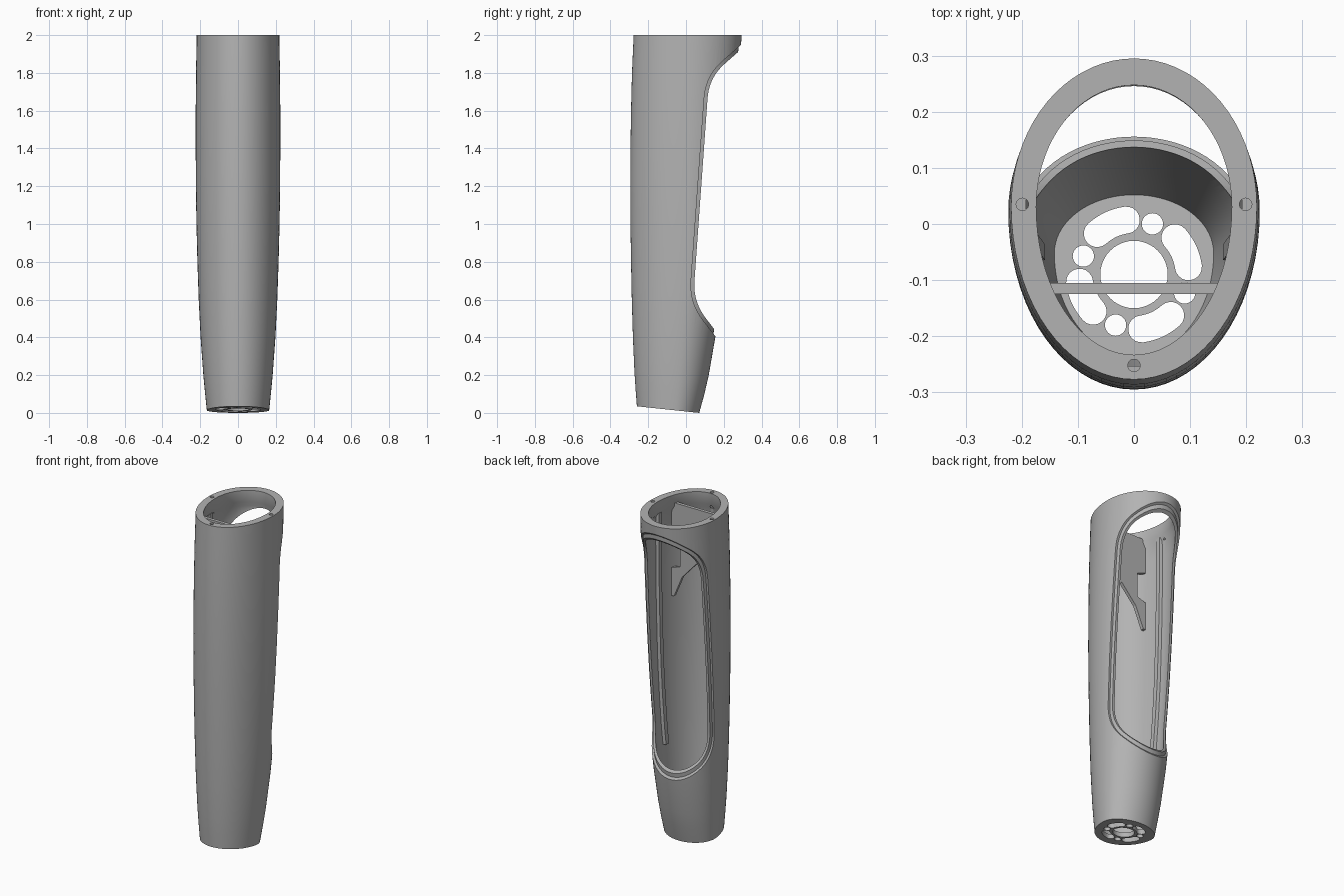
import bpy, bmesh, math
from mathutils import Vector

cube = bpy.data.objects.get("Cube")
if cube:
    bpy.data.objects.remove(cube)

grey = bpy.data.materials.new("matte grey")
grey.use_nodes = True
COLOUR = (0.45, 0.45, 0.45, 1)
grey.diffuse_color = COLOUR
grey.node_tree.nodes["Principled BSDF"].inputs["Base Color"].default_value = COLOUR

# height, half width, front y, back y, seam y
SECTIONS = [
    (0.0, 0.165, -0.26, 0.07, -0.055), (0.1, 0.175, -0.267, 0.097, -0.046),
    (0.2, 0.184, -0.273, 0.12, -0.038), (0.4, 0.198, -0.281, 0.155, -0.022),
    (0.6, 0.208, -0.287, 0.182, -0.008), (0.8, 0.215, -0.291, 0.205, 0.002),
    (1.0, 0.22, -0.294, 0.224, 0.01), (1.2, 0.223, -0.295, 0.24, 0.015),
    (1.4, 0.224, -0.294, 0.253, 0.02), (1.6, 0.224, -0.291, 0.266, 0.024),
    (1.8, 0.222, -0.286, 0.28, 0.028), (2.0, 0.219, -0.277, 0.295, 0.031)]


def section(z):
    z = min(max(z, 0), 2)
    for a, b in zip(SECTIONS, SECTIONS[1:]):
        if z <= b[0]:
            t = (z - a[0]) / (b[0] - a[0])
            return [p + (q - p) * t for p, q in zip(a, b)][1:]


def finish(name, bm):
    bmesh.ops.recalc_face_normals(bm, faces=bm.faces)
    mesh = bpy.data.meshes.new(name)
    bm.to_mesh(mesh)
    bm.free()
    mesh.materials.append(grey)
    ob = bpy.data.objects.new(name, mesh)
    bpy.context.collection.objects.link(ob)
    return ob


def loft(bm, rings):
    rows = [[bm.verts.new(p) for p in ring] for ring in rings]
    n = len(rows[0])
    for lo, hi in zip(rows, rows[1:]):
        for i in range(n):
            j = (i + 1) % n
            bm.faces.new((lo[i], lo[j], hi[j], hi[i]))
    bm.faces.new(rows[0])
    bm.faces.new(rows[-1])


def egg_ring(z, inset, n=72):
    """Two half ellipses meeting at the seam; the lowest rings lean with the base."""
    hw, front, back, seam = section(z)
    ring = []
    for i in range(n):
        a = math.tau * i / n
        depth = back - seam if math.sin(a) > 0 else seam - front
        y = seam + (depth - inset) * math.sin(a)
        lean = 0.106 * (0.07 - y) * max(0, 1 - z / 0.4)
        ring.append(((hw - inset) * math.cos(a), y, z + lean))
    return ring


def egg_solid(name, levels):
    bm = bmesh.new()
    loft(bm, [egg_ring(z, d) for z, d in levels])
    return finish(name, bm)


def boolean(ob, cutter, keep=False):
    mod = ob.modifiers.new("cut", "BOOLEAN")
    mod.operation, mod.solver, mod.object = "DIFFERENCE", "EXACT", cutter
    bpy.context.view_layer.objects.active = ob
    bpy.ops.object.modifier_apply(modifier=mod.name)
    if not keep:
        bpy.data.objects.remove(cutter)


def prism(bm, outline, to_a, to_b):
    loft(bm, [[to_a(*p) for p in outline], [to_b(*p) for p in outline]])


def fillet(a, corner, b, length, steps=10):
    a, corner, b = Vector(a), Vector(corner), Vector(b)
    p = corner + (a - corner).normalized() * length
    q = corner + (b - corner).normalized() * length
    return [p * (1 - t) ** 2 + corner * 2 * t * (1 - t) + q * t * t
            for t in (i / steps for i in range(steps + 1))]


def opening_cutter(name, grow):
    """Side profile of the back opening, extruded right across the body."""
    start, low, high, end = (0.4, 0.115), (0.037, 0.59), (0.122, 1.775), (0.4, 2.02)
    path = [Vector(start), *fillet(start, low, high, 0.11),
            *fillet(low, high, end, 0.11), Vector(end)]
    moved = []
    for i, p in enumerate(path):
        d = (path[min(i + 1, len(path) - 1)] - path[max(i - 1, 0)]).normalized()
        moved.append(p + Vector((-d.y, d.x)) * grow)
    bm = bmesh.new()
    prism(bm, moved, lambda y, z: (-0.4, y, z), lambda y, z: (0.4, y, z))
    return finish(name, bm)


def circle(x, y, r, n=24):
    return [(x + r * math.cos(math.tau * i / n), y + r * math.sin(math.tau * i / n))
            for i in range(n)]


def kidney(cx, cy, radius, mid, span, half, n=10):
    def polar(r, a):
        return (cx + r * math.cos(a), cy + r * math.sin(a))
    pts = [polar(radius + half, mid - span + 2 * span * i / n) for i in range(n + 1)]
    for end, sign in ((mid + span, 1), (mid - span, -1)):
        ex, ey = polar(radius, end)
        base = end if sign > 0 else end + math.pi
        pts += [(ex + half * math.cos(base + math.pi * i / n),
                 ey + half * math.sin(base + math.pi * i / n)) for i in range(1, n)]
        if sign > 0:
            pts += [polar(radius - half, end - 2 * span * i / n) for i in range(n + 1)]
    return pts


# Hollow body with a thicker rim at the top
heights = [s[0] for s in SECTIONS]
body = egg_solid("body_shell", [(z, 0) for z in heights])
cavity = [(0.03, 0.026)] + [(z, 0.026) for z in heights[1:-1]]
cavity += [(1.9, 0.028), (1.93, 0.044), (2.05, 0.046)]
boolean(body, egg_solid("cavity", cavity))

# Back opening with a stepped lip: the outer skin is cut back further
boolean(body, opening_cutter("opening", 0))
skin = opening_cutter("lip_step", 0.018)
core = egg_solid("lip_core", [(-0.05, 0.012)] + [(z, 0.012) for z in heights] + [(2.1, 0.012)])
boolean(skin, core)
boolean(body, skin)

# Base holes and rim screw holes
bm = bmesh.new()
BASE_Y = -0.09
holes = [circle(0, BASE_Y, 0.06, 40)]
for k in range(4):
    a = math.radians(70 + 90 * k)
    holes.append(circle(0.096 * math.cos(a), BASE_Y + 0.096 * math.sin(a), 0.019))
    holes.append(kidney(0, BASE_Y, 0.098, a + math.radians(45), math.radians(17), 0.024))
for outline in holes:
    prism(bm, outline, lambda x, y: (x, y, -0.1), lambda x, y: (x, y, 0.12))
for x, y in ((-0.199, 0.035), (0.199, 0.035), (0, -0.252)):
    prism(bm, circle(x, y, 0.011), lambda x, y: (x, y, 1.9), lambda x, y: (x, y, 2.1))
boolean(body, finish("holes", bm))

# Inner cross plate with side notches and a V-shaped lower edge
half = [(0, 1.62), (0.1, 1.51), (0.155, 1.38), (0.172, 1.38), (0.172, 1.55),
        (0.115, 1.57), (0.115, 1.72), (0.172, 1.74), (0.172, 1.95)]
outline = half + [(-x, z) for x, z in reversed(half[1:])]
bm = bmesh.new()
prism(bm, outline, lambda x, z: (x, -0.125, z), lambda x, z: (x, -0.105, z))
plate = finish("inner_plate", bm)

# Guide rails along the inside walls
for name, side in (("left_rail", 1), ("right_rail", -1)):
    bm = bmesh.new()
    rings = []
    for z in [0.5] + heights[4:-1] + [1.92]:
        hw, front, back, seam = section(z)
        x, y = hw - 0.018, seam - 0.035
        rings.append([(side * (x - dx), y + dy, z) for dx, dy in
                      ((0, -0.022), (0.026, -0.014), (0.026, 0.014), (0, 0.022))])
    loft(bm, rings)
    finish(name, bm)

# Smooth walls, crisp edges
bpy.ops.object.select_all(action="DESELECT")
body.select_set(True)
bpy.context.view_layer.objects.active = body
bpy.ops.object.shade_smooth_by_angle(angle=math.radians(30))
